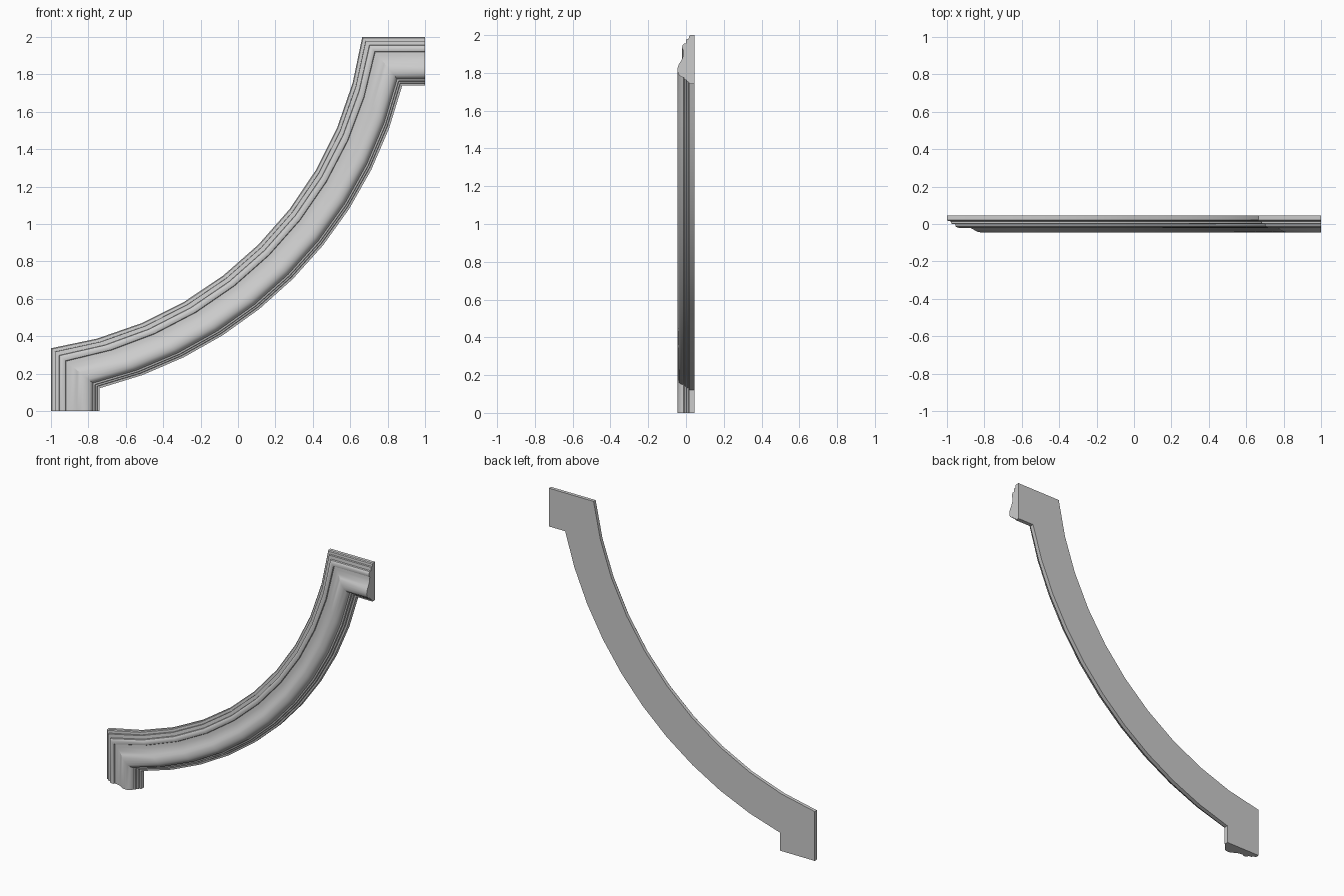
import bpy, bmesh, math

if "Cube" in bpy.data.objects:
    bpy.data.objects.remove(bpy.data.objects["Cube"])

# Moulding cross-section: (distance from outer edge, depth y)
PROFILE = [
    (0, .045), (0, .022), (.005, .016), (.021, .014), (.022, .002),
    (.044, -.001), (.046, -.012), (.055, -.019), (.068, -.021), (.078, -.018),
    (.081, -.012), (.10, -.013), (.12, -.018), (.14, -.028), (.155, -.038),
    (.17, -.0435), (.185, -.045), (.20, -.043), (.213, -.036), (.222, -.024),
    (.225, -.012), (.235, -.009), (.237, .001), (.246, .004), (.248, .014),
    (.26, .017), (.26, .045),
]
CX, CZ, R = -1.277, 2.277, 1.961    # arc centre and outer-edge radius
SEGMENTS = 10


def path(d):
    """Upright stub, mitred arc, level stub, all offset by d."""
    r = R + d
    a0 = math.acos((-1 + d - CX) / r)          # angle below horizontal at first mitre
    a1 = math.pi / 2 - a0                      # mirrored angle at second mitre
    pts = [(-1 + d, 0)]
    for i in range(SEGMENTS + 1):
        a = a0 + (a1 - a0) * i / SEGMENTS
        pts.append((CX + r * math.cos(a), CZ - r * math.sin(a)))
    pts.append((1, 2 - d))
    return pts


# Sweep the profile along the path
bm = bmesh.new()
rows = [[bm.verts.new((x, y, z)) for x, z in path(d)] for d, y in PROFILE]
n = len(rows)
for i in range(n):
    a, b = rows[i], rows[(i + 1) % n]
    for j in range(len(a) - 1):
        bm.faces.new((a[j], a[j + 1], b[j + 1], b[j]))

# End caps
bm.faces.new([r[0] for r in rows])
bm.faces.new([r[-1] for r in reversed(rows)])
bmesh.ops.recalc_face_normals(bm, faces=bm.faces)

mesh = bpy.data.meshes.new("curved_moulding")
bm.to_mesh(mesh)
bm.free()
obj = bpy.data.objects.new("curved_moulding", mesh)
bpy.context.collection.objects.link(obj)
bpy.context.view_layer.objects.active = obj
obj.select_set(True)
bpy.ops.object.shade_smooth_by_angle(angle=math.radians(30))
